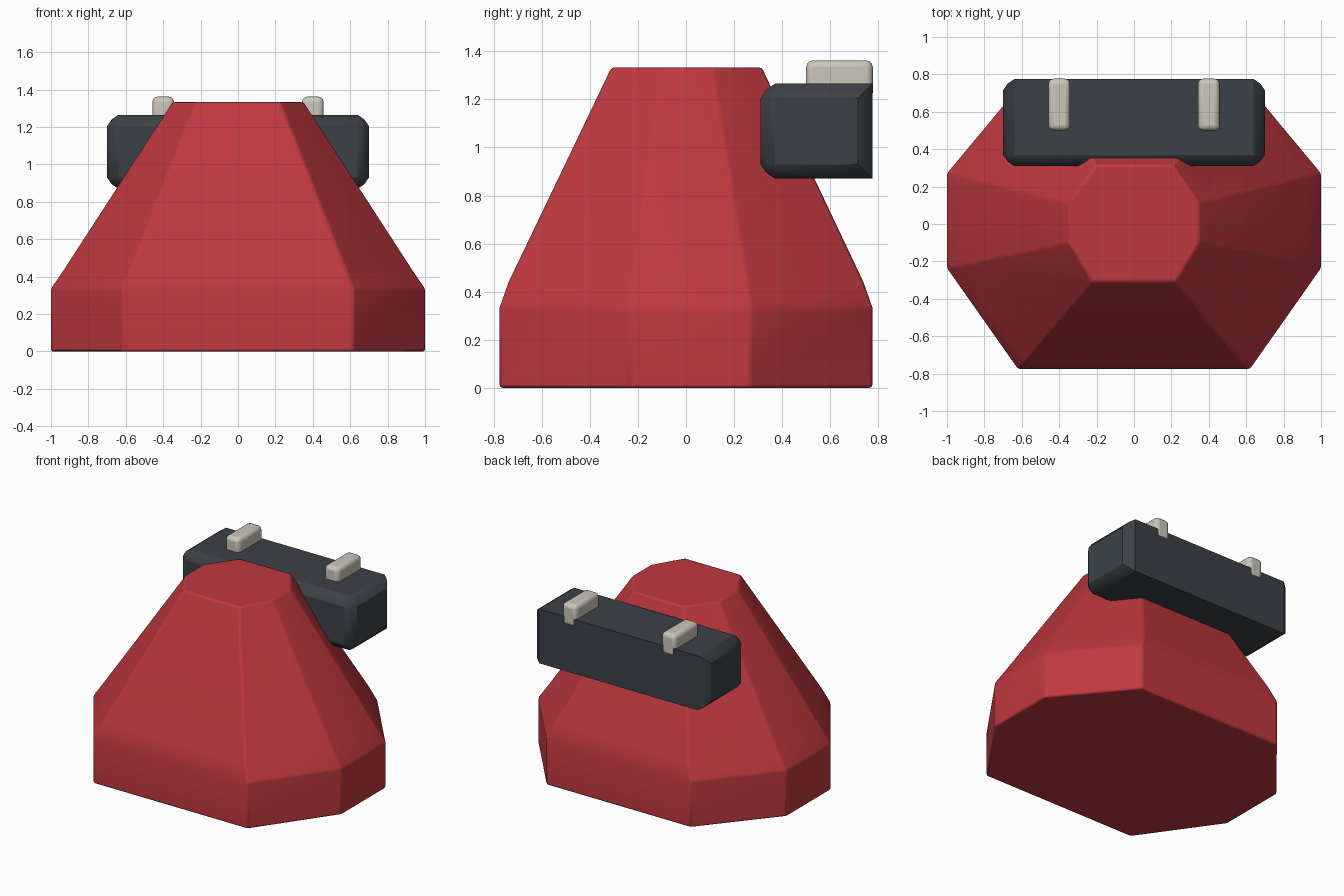
import bpy
import bmesh
import math

default = bpy.data.objects.get("Cube")
if default:
    bpy.data.objects.remove(default, do_unlink=True)


def make_material(name, rgb):
    mat = bpy.data.materials.new(name)
    mat.use_nodes = True
    color = (*rgb, 1.0)
    mat.diffuse_color = color
    mat.node_tree.nodes["Principled BSDF"].inputs["Base Color"].default_value = color
    return mat


red = make_material("red", (0.52, 0.04, 0.05))
charcoal = make_material("charcoal", (0.045, 0.053, 0.062))
cream = make_material("cream", (0.60, 0.57, 0.50))


def add_object(name, bm, mat):
    bmesh.ops.recalc_face_normals(bm, faces=bm.faces)
    mesh = bpy.data.meshes.new(name)
    bm.to_mesh(mesh)
    bm.free()
    mesh.materials.append(mat)
    obj = bpy.data.objects.new(name, mesh)
    bpy.context.collection.objects.link(obj)
    return obj


def smooth(obj, degrees):
    bpy.ops.object.select_all(action="DESELECT")
    obj.select_set(True)
    bpy.context.view_layer.objects.active = obj
    bpy.ops.object.shade_smooth_by_angle(angle=math.radians(degrees))


def add_bevel(obj, width, segments):
    mod = obj.modifiers.new("soft_edges", "BEVEL")
    mod.width = width
    mod.segments = segments
    mod.limit_method = "ANGLE"
    mod.angle_limit = math.radians(28)


def box(low, high):
    bm = bmesh.new()
    bmesh.ops.create_cube(bm, size=1)
    for v in bm.verts:
        for i in range(3):
            v.co[i] = low[i] if v.co[i] < 0 else high[i]
    return bm


def octagon(bm, half_profile, z):
    """Ring of vertices from its right half, mirrored across x."""
    points = half_profile + [(-x, y) for x, y in reversed(half_profile)]
    return [bm.verts.new((x, y, z)) for x, y in points]


# Body: eight-sided skirt that tapers to a flat top
base = [(0.62, -0.775), (1.0, -0.235), (1.0, 0.27), (0.58, 0.775)]
top = [(0.225, -0.31), (0.35, -0.10), (0.35, 0.11), (0.205, 0.315)]
shoulder = [(b[0] + (t[0] - b[0]) * 0.11, b[1] + (t[1] - b[1]) * 0.08)
            for b, t in zip(base, top)]
bm = bmesh.new()
rings = [octagon(bm, outline, z) for outline, z in
         ((base, 0), (base, 0.335), (shoulder, 0.44), (top, 1.333))]
for lower, upper in zip(rings, rings[1:]):
    for i in range(8):
        j = (i + 1) % 8
        bm.faces.new((lower[i], lower[j], upper[j], upper[i]))
bm.faces.new(rings[0])
bm.faces.new(rings[-1])
body = add_object("body", bm, red)
add_bevel(body, 0.012, 2)
smooth(body, 35)

# Back pack: chamfered block, square along its rear top and bottom edges
rear = 0.775
bm = box((-0.7, 0.31, 0.87), (0.7, rear, 1.265))
edges = [e for e in bm.edges
         if not (all(v.co.y > 0.7 for v in e.verts)
                 and abs(e.verts[0].co.x - e.verts[1].co.x) > 1)]
bmesh.ops.bevel(bm, geom=edges, offset=0.06, segments=2, profile=0.35,
                affect="EDGES", clamp_overlap=True)
pack = add_object("back_pack", bm, charcoal)
smooth(pack, 30)

# Pegs: two rounded bars set into the rear of the pack
for side, x in (("left", 0.4), ("right", -0.4)):
    bm = box((x - 0.058, 0.5, 1.2), (x + 0.058, rear + 0.002, 1.362))
    peg = add_object(side + "_peg", bm, cream)
    add_bevel(peg, 0.028, 3)
    smooth(peg, 40)
